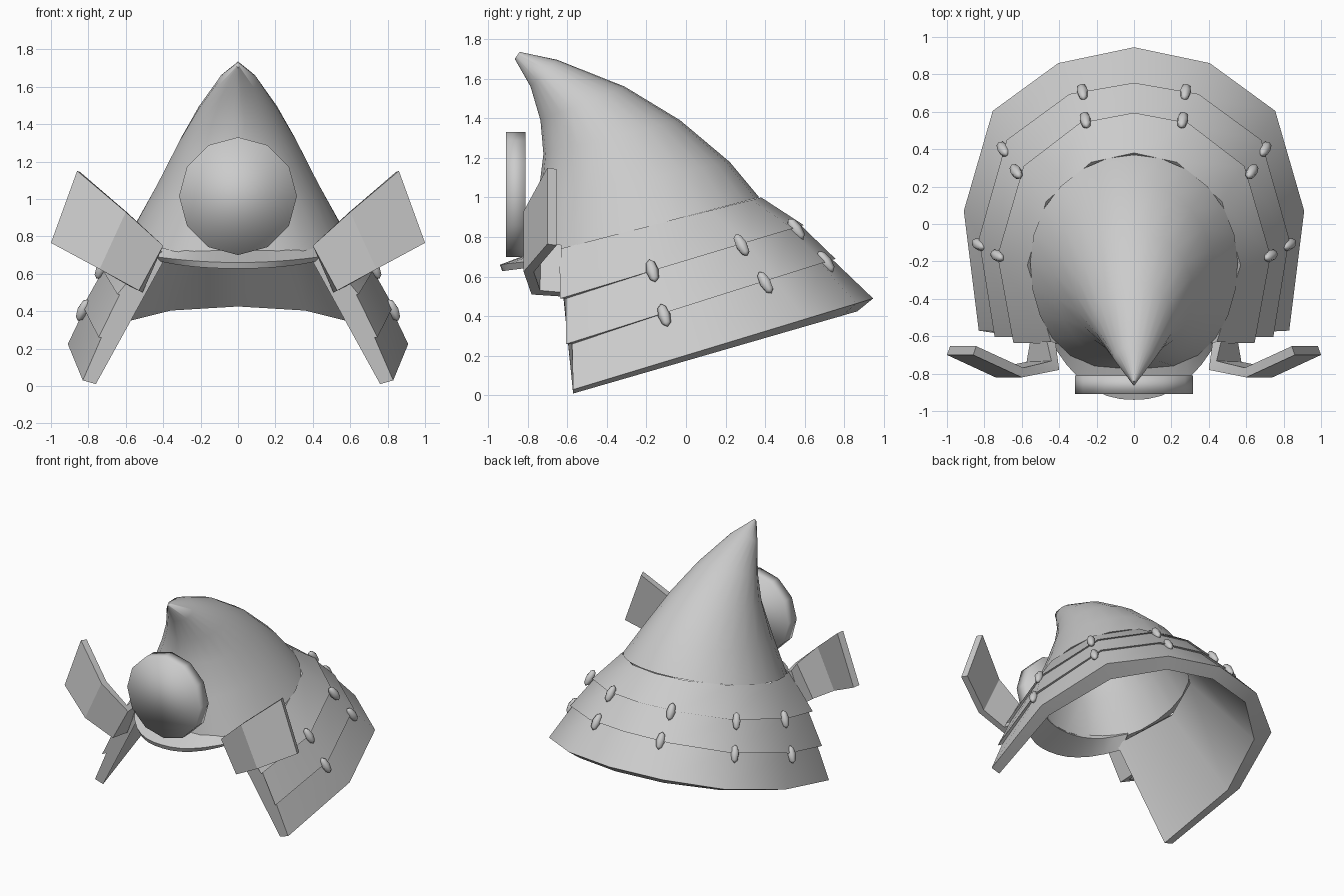
import bpy, math
from mathutils import Vector

cube = bpy.data.objects.get("Cube")
if cube:
    bpy.data.objects.remove(cube, do_unlink=True)

GREY = (0.6, 0.6, 0.6, 1)
metal = bpy.data.materials.new("plain_grey")
metal.use_nodes = True
metal.diffuse_color = GREY
metal.node_tree.nodes["Principled BSDF"].inputs["Base Color"].default_value = GREY


def finish(obj, name, angle):
    """Name, colour, apply modifiers, then shade with sharp edges kept."""
    obj.name = name
    obj.data.materials.append(metal)
    bpy.ops.object.select_all(action='DESELECT')
    obj.select_set(True)
    bpy.context.view_layer.objects.active = obj
    for mod in list(obj.modifiers):
        bpy.ops.object.modifier_apply(modifier=mod.name)
    bpy.ops.object.shade_smooth_by_angle(angle=math.radians(angle))


def mesh_object(name, verts, faces):
    mesh = bpy.data.meshes.new(name)
    mesh.from_pydata(verts, [], faces)
    obj = bpy.data.objects.new(name, mesh)
    bpy.context.collection.objects.link(obj)
    return obj


def loft(rows, wrap_columns=False, wrap_rows=False):
    """Quads between successive rows of points."""
    n, m = len(rows[0]), len(rows)
    verts = [p for row in rows for p in row]
    faces = []
    for r in range(m if wrap_rows else m - 1):
        s = (r + 1) % m
        for c in range(n if wrap_columns else n - 1):
            d = (c + 1) % n
            faces.append((r * n + c, r * n + d, s * n + d, s * n + c))
    return verts, faces


def plate(name, rows, thick, angle, mirror=False):
    """Thin strip thickened behind its front surface."""
    obj = mesh_object(name, *loft(rows))
    mod = obj.modifiers.new("thickness", 'SOLIDIFY')
    mod.thickness, mod.offset, mod.use_even_offset = thick, -1, True
    if mirror:
        obj.modifiers.new("mirror", 'MIRROR')
    finish(obj, name, angle)


# Bowl: tilted rings leaning forward to a hooked tip
# (back y, back z, front y, front z, half width, roundness of the front half)
RINGS = [(0.37, 1.0, -0.78, 0.70, 0.555, 0.7), (0.22, 1.18, -0.75, 0.98, 0.43, 0.85),
         (-0.03, 1.39, -0.72, 1.22, 0.315, 1.1), (-0.31, 1.56, -0.735, 1.39, 0.215, 1.3),
         (-0.65, 1.695, -0.785, 1.56, 0.105, 1.4), (-0.84, 1.735, -0.865, 1.70, 0.006, 1)]


def ring(spec, inset=0):
    by, bz, fy, fz, w, power = spec
    back, front = Vector((0, by, bz)), Vector((0, fy, fz))
    mid, half = (back + front) / 2, (back - front) / 2
    half *= 1 - inset / half.length
    pts = []
    for i in range(24):
        a = math.tau * i / 24
        c, s = math.cos(a), math.sin(a)
        if s < 0:
            c = math.copysign(abs(c) ** power, c)
        pts.append(mid + half * s + Vector(((w - inset) * c, 0, 0)))
    return pts


bowl_rows = [ring(s, 0.04) for s in reversed(RINGS[:4])] + [ring(s) for s in RINGS]
verts, faces = loft(bowl_rows, wrap_columns=True)
faces.append(tuple(reversed(range(24))))
faces.append(tuple(range(len(verts) - 24, len(verts))))
finish(mesh_object("bowl", verts, faces), "bowl", 60)

# Neck guard: half outlines from front to back, with front and back heights
TOP = ([(0.44, -0.64), (0.57, -0.22), (0.47, 0.12), (0.23, 0.33), (0, 0.38)], 0.74, 1.0)
UPPER = ([(0.645, -0.635), (0.73, -0.17), (0.59, 0.31), (0.29, 0.54), (0, 0.595)], 0.49, 0.86)
MIDDLE = ([(0.745, -0.605), (0.83, -0.08), (0.68, 0.45), (0.345, 0.695), (0, 0.755)], 0.26, 0.69)
LOWER = ([(0.83, -0.57), (0.91, 0.07), (0.755, 0.605), (0.405, 0.86), (0, 0.945)], 0.03, 0.49)
LINING_LOW = ([(0.76, -0.57), (0.82, 0.05), (0.66, 0.53), (0.36, 0.79), (0, 0.865)], 0.01, 0.425)
LINING_TOP = ([(0.38, -0.64), (0.53, -0.22), (0.43, 0.10), (0.21, 0.29), (0, 0.34)], 0.70, 0.95)


def edge_row(edge, shrink=1.0, front_y=None):
    half, z0, z1 = edge
    y0, y1 = half[0][1], half[-1][1]
    pts = []
    for x, y in half:
        z = z0 + (z1 - z0) * (y - y0) / (y1 - y0)
        pts.append(Vector((x * shrink, (y + 0.2) * shrink - 0.2, z)))
    pts[0].y = y0 if front_y is None else front_y
    return [Vector((-p.x, p.y, p.z)) for p in pts[:-1]] + pts[::-1]


# Each band starts tucked under the rim of the one above
guard_rows = [edge_row(TOP),
              edge_row(UPPER), edge_row(UPPER, 0.98, -0.605),
              edge_row(MIDDLE), edge_row(MIDDLE, 0.98, -0.575),
              edge_row(LOWER), edge_row(LINING_LOW), edge_row(LINING_TOP)]
verts, faces = loft(guard_rows, wrap_rows=True)
width = len(guard_rows[0])
faces.append(tuple(range(0, len(verts), width)))
faces.append(tuple(reversed(range(width - 1, len(verts), width))))
finish(mesh_object("neck_guard", verts, faces), "neck_guard", 45)

# Lacing knots across the two joints of the neck guard
KNOTS = [(0.73, -0.17, 0.63), (0.63, 0.28, 0.76), (0.26, 0.555, 0.84),
         (0.83, -0.11, 0.405), (0.70, 0.40, 0.57), (0.275, 0.705, 0.675)]
for i, (x, y, z) in enumerate(KNOTS):
    for side, label in ((1, "left"), (-1, "right")):
        out = Vector((side * x, y + 0.2, 0)).normalized()
        down = Vector((0.45 * out.x, 0.5 * out.y + 0.25, -1))
        bpy.ops.mesh.primitive_uv_sphere_add(segments=6, ring_count=4, radius=1,
                                             location=(side * x, y, z))
        knot = bpy.context.object
        knot.scale = (0.032, 0.032, 0.065)
        knot.rotation_mode = 'QUATERNION'
        knot.rotation_quaternion = down.to_track_quat('Z', 'Y')
        finish(knot, f"{label}_lacing_knot_{i + 1}", 65)

# Brim: crescent shelf sloping down along the front of the bowl
outer_edge, inner_edge = [], []
for i in range(13):
    a = i / 6 - 1
    x = 0.42 * a
    y = -0.2 - math.sqrt(0.57 ** 2 - x * x)
    inner_edge.append((x, y + 0.02, 0.765 + 0.255 * (y + 0.64)))
    outer_edge.append((x * 1.03, -0.65 - 0.29 * (1 - abs(a) ** 2.4), 0.66 + 0.03 * a * a))
plate("brim", [outer_edge, inner_edge], 0.035, 45)

# Side wings: strips folded forward from the neck guard and flaring out
lower = [(0.51, -0.63, 0.50), (0.53, -0.78, 0.51), (0.74, -0.82, 0.625), (1.0, -0.70, 0.765)]
upper = [(0.42, -0.63, 0.74), (0.40, -0.78, 0.75), (0.60, -0.82, 0.93), (0.86, -0.70, 1.15)]
plate("side_wings", [lower, upper], 0.05, 20, mirror=True)

# Round crest plate on the front
bpy.ops.mesh.primitive_cylinder_add(vertices=12, radius=0.315, depth=0.1,
                                    location=(0, -0.86, 1.015),
                                    rotation=(math.pi / 2, 0, 0))
finish(bpy.context.object, "crest_disc", 120)
